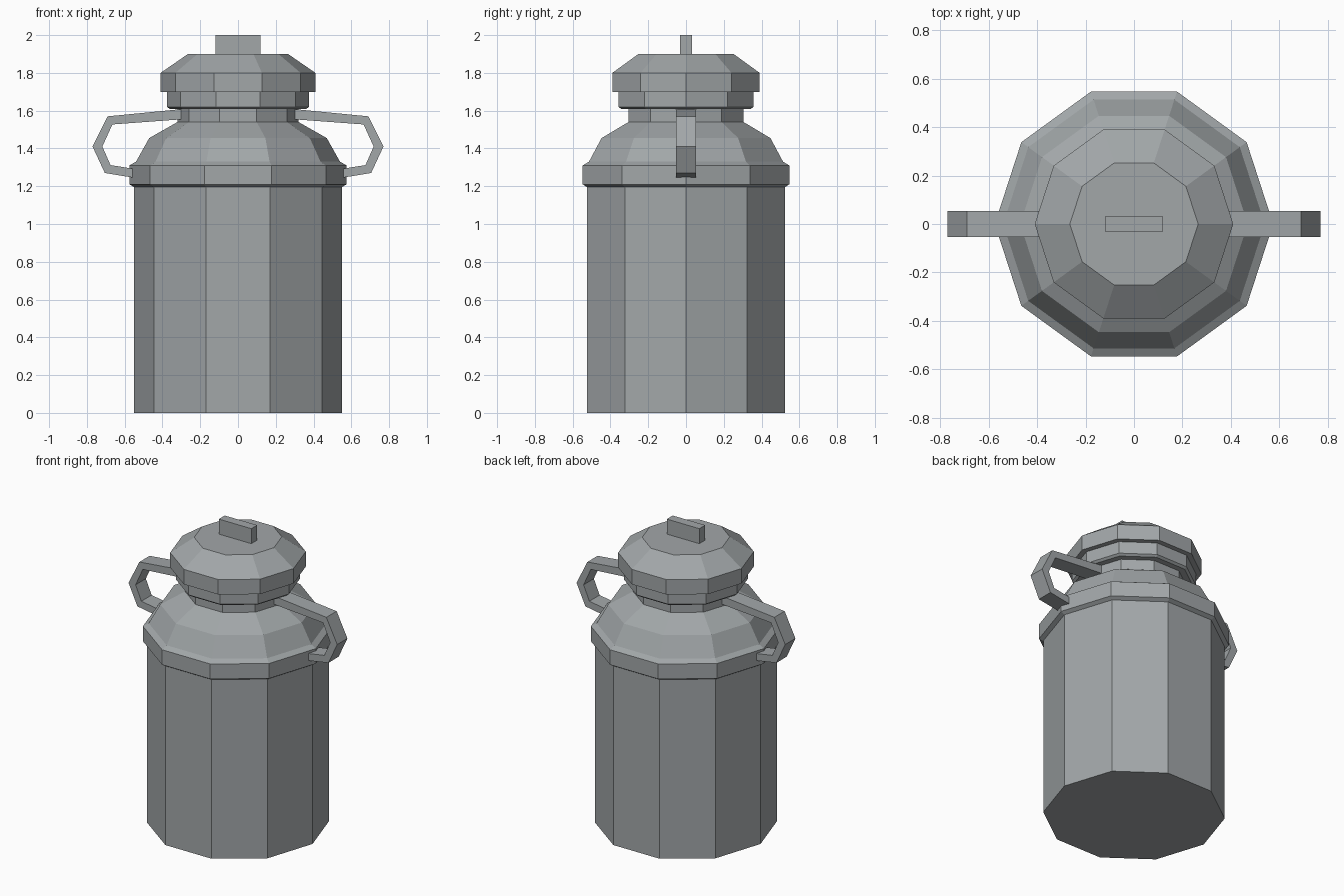
import bpy, bmesh, math

if "Cube" in bpy.data.objects:
    bpy.data.objects.remove(bpy.data.objects["Cube"])

SIDES = 10
metal = bpy.data.materials.new("grey_metal")
metal.diffuse_color = (0.36, 0.385, 0.395, 1)
metal.use_nodes = True
metal.node_tree.nodes["Principled BSDF"].inputs["Base Color"].default_value = metal.diffuse_color


def finish(name, bm):
    bmesh.ops.recalc_face_normals(bm, faces=bm.faces)
    mesh = bpy.data.meshes.new(name)
    bm.to_mesh(mesh)
    bm.free()
    mesh.materials.append(metal)
    obj = bpy.data.objects.new(name, mesh)
    bpy.context.collection.objects.link(obj)
    return obj


def lathe(name, profile):
    """Ten-sided closed solid from (radius, height) points."""
    bm = bmesh.new()
    rings = []
    for r, z in profile:
        rings.append([bm.verts.new((r * math.cos(math.tau * i / SIDES),
                                    r * math.sin(math.tau * i / SIDES), z))
                      for i in range(SIDES)])
    for a, b in zip(rings, rings[1:]):
        for i in range(SIDES):
            j = (i + 1) % SIDES
            bm.faces.new((a[i], a[j], b[j], b[i]))
    bm.faces.new(rings[0])
    bm.faces.new(rings[-1])
    return finish(name, bm)


def handle(name, side):
    """Flat bent strap from outer and inner outlines in the xz plane."""
    outer = [(0.30, 1.608), (0.69, 1.57), (0.77, 1.41), (0.705, 1.27), (0.54, 1.243)]
    inner = [(0.30, 1.554), (0.665, 1.527), (0.718, 1.41), (0.675, 1.312), (0.54, 1.29)]
    w = 0.054
    bm = bmesh.new()
    rings = []
    for (xo, zo), (xi, zi) in zip(outer, inner):
        rings.append([bm.verts.new((side * x, y, z)) for x, y, z in
                      ((xo, -w, zo), (xo, w, zo), (xi, w, zi), (xi, -w, zi))])
    for a, b in zip(rings, rings[1:]):
        for i in range(4):
            j = (i + 1) % 4
            bm.faces.new((a[i], a[j], b[j], b[i]))
    bm.faces.new(rings[0])
    bm.faces.new(rings[-1])
    return finish(name, bm)


# Can body with flange, shoulder and neck
lathe("can_body", [(0.55, 0), (0.55, 1.195), (0.575, 1.21), (0.575, 1.31),
                   (0.54, 1.33), (0.47, 1.455), (0.32, 1.54), (0.32, 1.62)])

# Stepped lid
lathe("lid", [(0.36, 1.608), (0.375, 1.62), (0.375, 1.70), (0.41, 1.70),
              (0.41, 1.80), (0.265, 1.90)])

# Grip on the lid
bm = bmesh.new()
bmesh.ops.create_cube(bm, size=1)
for v in bm.verts:
    v.co = (v.co.x * 0.24, v.co.y * 0.062, 1.945 + v.co.z * 0.11)
finish("lid_grip", bm)

# Side handles
handle("handle_right", 1)
handle("handle_left", -1)
